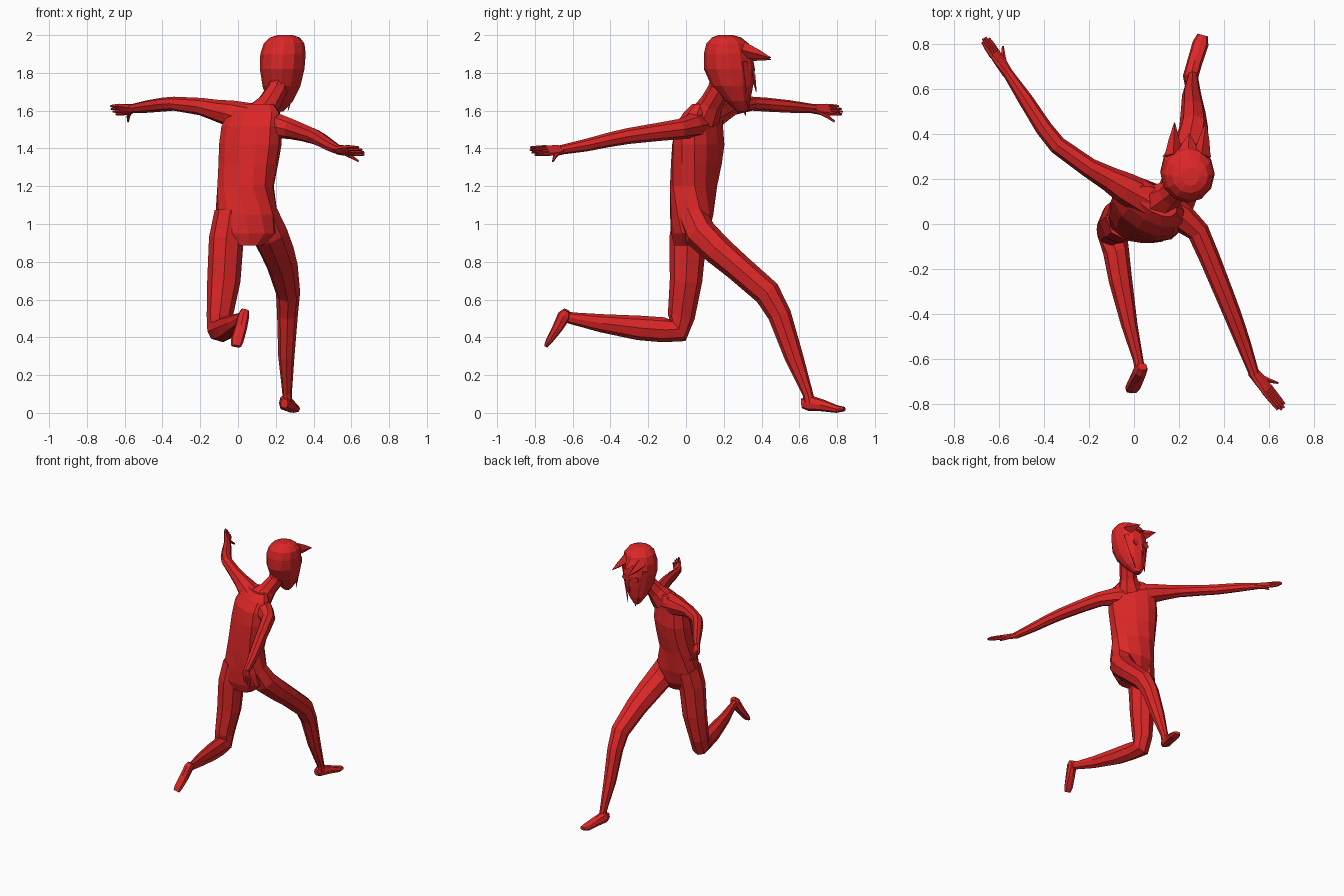
import bpy, bmesh, math
from mathutils import Vector

red = bpy.data.materials.new("red")
red.diffuse_color = (0.72, 0.02, 0.02, 1)
UP = Vector((0, 0, 1))


def finish(bm, name):
    bmesh.ops.recalc_face_normals(bm, faces=bm.faces)
    me = bpy.data.meshes.new(name)
    bm.to_mesh(me)
    bm.free()
    me.materials.append(red)
    ob = bpy.data.objects.new(name, me)
    bpy.context.collection.objects.link(ob)
    return ob


def loft(name, rings, ref=(1, 0, 0), n=8, axis=None, power=1.0):
    """Skin rings (x, y, z, half width, half depth[, yaw in degrees]) along a path."""
    bm = bmesh.new()
    pts = [Vector(r[:3]) for r in rings]
    loops = []
    for i, r in enumerate(rings):
        t = axis or (pts[min(i + 1, len(pts) - 1)] - pts[max(i - 1, 0)])
        t = t.normalized()
        a = Vector(ref)
        if len(r) > 5:
            yaw = math.radians(r[5])
            a = Vector((math.cos(yaw), math.sin(yaw), 0))
        a = (a - t * a.dot(t)).normalized()
        b = t.cross(a)
        loop = []
        for k in range(n):
            th = 2 * math.pi * k / n
            c, s = math.cos(th), math.sin(th)
            c = math.copysign(abs(c) ** power, c)
            s = math.copysign(abs(s) ** power, s)
            loop.append(bm.verts.new(pts[i] + a * (c * r[3]) + b * (s * r[4])))
        loops.append(loop)
    for p, q in zip(loops, loops[1:]):
        for k in range(n):
            bm.faces.new((p[k], p[(k + 1) % n], q[(k + 1) % n], q[k]))
    bm.faces.new(loops[0][::-1])
    bm.faces.new(loops[-1])
    return finish(bm, name)


def spike(name, base, tip, w, d, ref=(1, 0, 0)):
    b, t = Vector(base), Vector(tip)
    loft(name, [(*b, w, d), (*b.lerp(t, 0.5), w * 0.6, d * 0.6), (*t, 0.002, 0.002)], ref, 4)


# torso, twisted from the hips to the shoulders
loft("torso", [
    (0.05, 0.01, 0.885, 0.08, 0.07, 5),
    (0.05, 0.02, 0.95, 0.155, 0.10, 5),
    (0.045, 0.03, 1.05, 0.165, 0.115, -5),
    (0.04, 0.04, 1.20, 0.155, 0.115, -22),
    (0.055, 0.055, 1.32, 0.165, 0.12, -28),
    (0.065, 0.065, 1.42, 0.175, 0.12, -30),
    (0.07, 0.07, 1.52, 0.17, 0.105, -30),
    (0.085, 0.09, 1.59, 0.15, 0.08, -30),
    (0.10, 0.10, 1.635, 0.10, 0.05, -30)], n=12, axis=UP, power=0.9)

# neck and head
loft("neck", [
    (0.12, 0.10, 1.57, 0.095, 0.085), (0.165, 0.135, 1.64, 0.062, 0.062),
    (0.205, 0.175, 1.71, 0.055, 0.06), (0.225, 0.20, 1.80, 0.06, 0.065)], n=8)
loft("head", [
    (0.215, 0.295, 1.595, 0.025, 0.025),
    (0.222, 0.275, 1.65, 0.068, 0.065),
    (0.23, 0.245, 1.73, 0.10, 0.11),
    (0.234, 0.23, 1.82, 0.118, 0.135),
    (0.238, 0.222, 1.90, 0.12, 0.128),
    (0.244, 0.22, 1.955, 0.108, 0.112),
    (0.248, 0.215, 1.987, 0.08, 0.078),
    (0.25, 0.21, 2.0, 0.04, 0.04)], n=12, axis=UP)

# hair: brow spikes and side strands
spike("brow_spike_left", (0.175, 0.30, 1.91), (0.18, 0.45, 1.87), 0.04, 0.045)
spike("brow_spike_right", (0.30, 0.30, 1.92), (0.32, 0.45, 1.88), 0.04, 0.045)
spike("brow_spike_middle", (0.24, 0.31, 1.93), (0.245, 0.40, 1.88), 0.05, 0.03)
for side, x0, x1 in (("left", 0.145, 0.185), ("right", 0.325, 0.265)):
    spike("side_strand_" + side, (x0, 0.30, 1.86), (x1, 0.335, 1.60), 0.018, 0.025)
spike("chin_beard", (0.217, 0.30, 1.65), (0.215, 0.315, 1.575), 0.03, 0.02)
spike("nose", (0.232, 0.355, 1.79), (0.228, 0.372, 1.70), 0.014, 0.012)

# eyes: thin round plates on the face
for side, x in (("left", 0.187), ("right", 0.277)):
    loft("eye_" + side, [(x, 0.349, 1.80, 0.024, 0.02), (x, 0.356, 1.80, 0.024, 0.02)], n=10)


def hand(side, wrist, tip, lat):
    w, d = Vector(wrist), Vector(tip) - Vector(wrist)
    length = d.length
    d.normalize()
    lat = Vector(lat)
    lat = (lat - d * lat.dot(d)).normalized()

    def at(along, across):
        return tuple(w + d * along + lat * across)
    loft("palm_" + side, [(*at(-0.01, 0), 0.024, 0.02), (*at(0.04, 0.002), 0.034, 0.016),
                          (*at(0.10, 0), 0.037, 0.011)], lat, 8, power=0.7)
    for i in range(4):
        c = -0.027 + 0.018 * i
        end = length - (0.012 if i in (0, 3) else 0)
        loft(f"finger_{side}_{i + 1}", [(*at(0.09, c), 0.010, 0.010),
             (*at(0.14, c), 0.009, 0.009), (*at(end, c), 0.006, 0.006)], lat, 6)
    loft("thumb_" + side, [(*at(0.02, 0.012), 0.013, 0.012), (*at(0.07, 0.045), 0.011, 0.010),
                           (*at(0.105, 0.08), 0.005, 0.005)], d, 6)


# arms: left reaches forward, right swings back
loft("arm_left", [
    (0.07, 0.10, 1.555, 0.085, 0.08), (-0.04, 0.16, 1.585, 0.07, 0.07),
    (-0.11, 0.20, 1.60, 0.058, 0.055), (-0.20, 0.25, 1.622, 0.046, 0.044),
    (-0.34, 0.35, 1.637, 0.037, 0.04), (-0.40, 0.425, 1.632, 0.037, 0.038),
    (-0.48, 0.55, 1.622, 0.033, 0.033), (-0.567, 0.68, 1.61, 0.024, 0.022)], UP)
loft("arm_right", [
    (0.11, 0.08, 1.535, 0.085, 0.08), (0.21, 0.03, 1.52, 0.065, 0.065),
    (0.285, -0.035, 1.502, 0.054, 0.05), (0.335, -0.15, 1.487, 0.048, 0.046),
    (0.40, -0.31, 1.465, 0.042, 0.042), (0.44, -0.41, 1.445, 0.038, 0.039),
    (0.485, -0.53, 1.417, 0.033, 0.033), (0.533, -0.665, 1.392, 0.025, 0.023)], UP)
hand("left", (-0.565, 0.675, 1.61), (-0.665, 0.825, 1.602), (0.45, 0.28, -0.70))
hand("right", (0.53, -0.66, 1.392), (0.66, -0.82, 1.386), (0.46, 0.36, -0.60))

# legs: right steps forward, left is bent behind
loft("leg_right", [
    (0.125, 0.02, 1.06, 0.085, 0.08), (0.165, 0.075, 0.95, 0.098, 0.088),
    (0.205, 0.17, 0.86, 0.092, 0.080), (0.235, 0.27, 0.775, 0.082, 0.074),
    (0.265, 0.43, 0.635, 0.064, 0.072), (0.262, 0.495, 0.52, 0.055, 0.062),
    (0.256, 0.57, 0.30, 0.043, 0.05), (0.26, 0.645, 0.10, 0.025, 0.028),
    (0.26, 0.655, 0.05, 0.027, 0.03)])
loft("leg_left", [
    (-0.04, 0.03, 1.06, 0.085, 0.10), (-0.062, 0.01, 0.92, 0.092, 0.098),
    (-0.075, 0.0, 0.70, 0.088, 0.086), (-0.097, -0.025, 0.51, 0.069, 0.072),
    (-0.097, -0.045, 0.438, 0.066, 0.072), (-0.08, -0.12, 0.44, 0.058, 0.066),
    (-0.06, -0.25, 0.45, 0.052, 0.065), (-0.02, -0.45, 0.475, 0.036, 0.048),
    (0.018, -0.60, 0.50, 0.023, 0.032), (0.025, -0.64, 0.51, 0.023, 0.03)])

# feet
loft("foot_right", [
    (0.245, 0.612, 0.05, 0.02, 0.025), (0.25, 0.65, 0.053, 0.034, 0.042),
    (0.27, 0.72, 0.04, 0.034, 0.032), (0.295, 0.80, 0.02, 0.036, 0.02),
    (0.305, 0.838, 0.02, 0.024, 0.012)], power=0.8)
loft("foot_left", [
    (0.037, -0.632, 0.543, 0.022, 0.018), (0.03, -0.645, 0.515, 0.030, 0.035),
    (0.015, -0.68, 0.45, 0.033, 0.028), (-0.005, -0.725, 0.38, 0.034, 0.018),
    (-0.01, -0.742, 0.353, 0.026, 0.010)], power=0.8)
